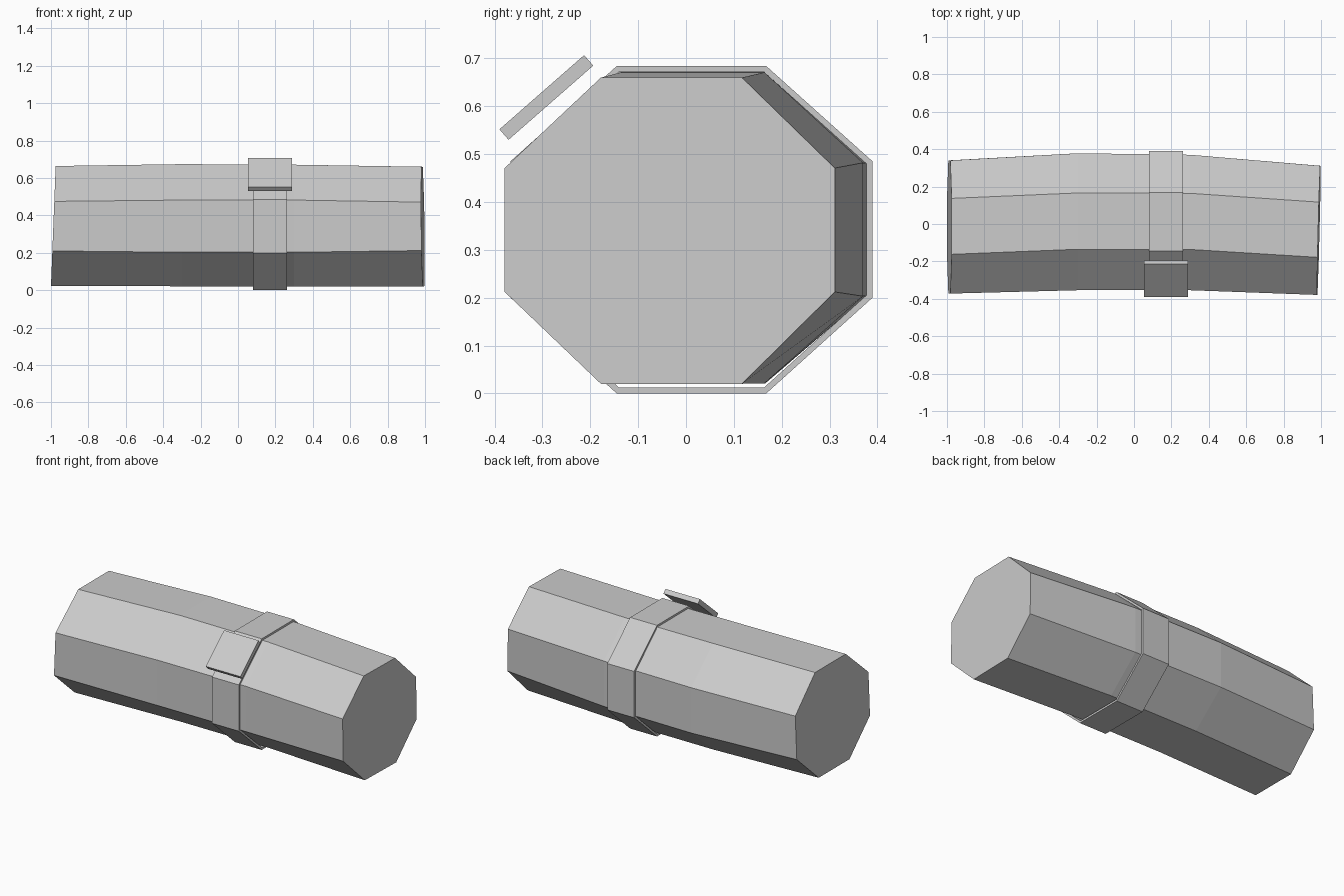
import bpy, bmesh

if "Cube" in bpy.data.objects:
    bpy.data.objects.remove(bpy.data.objects["Cube"])

grey = bpy.data.materials.new("plain grey")
grey.diffuse_color = (0.6, 0.6, 0.6, 1)
grey.use_nodes = True
grey.node_tree.nodes["Principled BSDF"].inputs["Base Color"].default_value = grey.diffuse_color


def finish(name, bm):
    bmesh.ops.recalc_face_normals(bm, faces=bm.faces)
    mesh = bpy.data.meshes.new(name)
    bm.to_mesh(mesh)
    bm.free()
    mesh.materials.append(grey)
    obj = bpy.data.objects.new(name, mesh)
    bpy.context.collection.objects.link(obj)
    return obj


def octagon(y0, y1, ya, yb, z0, z1, za, zb):
    """Chamfered box section: outer y0..y1, flat top ya..yb, sides za..zb."""
    return [(ya, z1), (yb, z1), (y1, zb), (y1, za),
            (yb, z0), (ya, z0), (y0, za), (y0, zb)]


def bridge(bm, a, b):
    n = len(a)
    for i in range(n):
        bm.faces.new((a[i], a[(i + 1) % n], b[(i + 1) % n], b[i]))


def add_loop(bm, points, x):
    return [bm.verts.new((x(y, z), y, z)) for y, z in points]


# Rolled body: four octagonal sections, gently bowed, with slightly tilted ends
sections = [
    (lambda y, z: -1.0 + 0.025 * (z - 0.02) / 0.64,
     octagon(-0.372, 0.34, -0.162, 0.137, 0.023, 0.664, 0.21, 0.475)),
    (lambda y, z: -0.3,
     octagon(-0.354, 0.378, -0.135, 0.166, 0.021, 0.674, 0.203, 0.482)),
    (lambda y, z: 0.3,
     octagon(-0.354, 0.37, -0.136, 0.164, 0.021, 0.671, 0.203, 0.482)),
    (lambda y, z: 0.989 + 0.025 * y - 0.012 * (z - 0.34),
     octagon(-0.379, 0.311, -0.178, 0.117, 0.02, 0.66, 0.212, 0.471)),
]
bm = bmesh.new()
loops = [add_loop(bm, pts, x) for x, pts in sections]
for a, b in zip(loops, loops[1:]):
    bridge(bm, a, b)
bm.faces.new(loops[0])
bm.faces.new(loops[-1])
finish("rolled_body", bm)

# Strap: thin octagonal band around the body
outer = octagon(-0.367, 0.39, -0.145, 0.168, 0.0, 0.684, 0.2, 0.485)
inner = octagon(-0.355, 0.377, -0.140, 0.163, 0.012, 0.672, 0.205, 0.48)
bm = bmesh.new()
rings = [add_loop(bm, pts, lambda y, z, x=x: x)
         for pts, x in ((outer, 0.08), (outer, 0.263), (inner, 0.263), (inner, 0.08))]
for i in range(4):
    bridge(bm, rings[i], rings[(i + 1) % 4])
finish("strap", bm)

# Buckle: slanted plate above the front upper side of the strap
plate = [(-0.213, 0.707), (-0.194, 0.685), (-0.371, 0.53), (-0.39, 0.552)]
bm = bmesh.new()
ends = [add_loop(bm, plate, lambda y, z, x=x: x) for x in (0.054, 0.289)]
bridge(bm, *ends)
for e in ends:
    bm.faces.new(e)
finish("buckle", bm)
